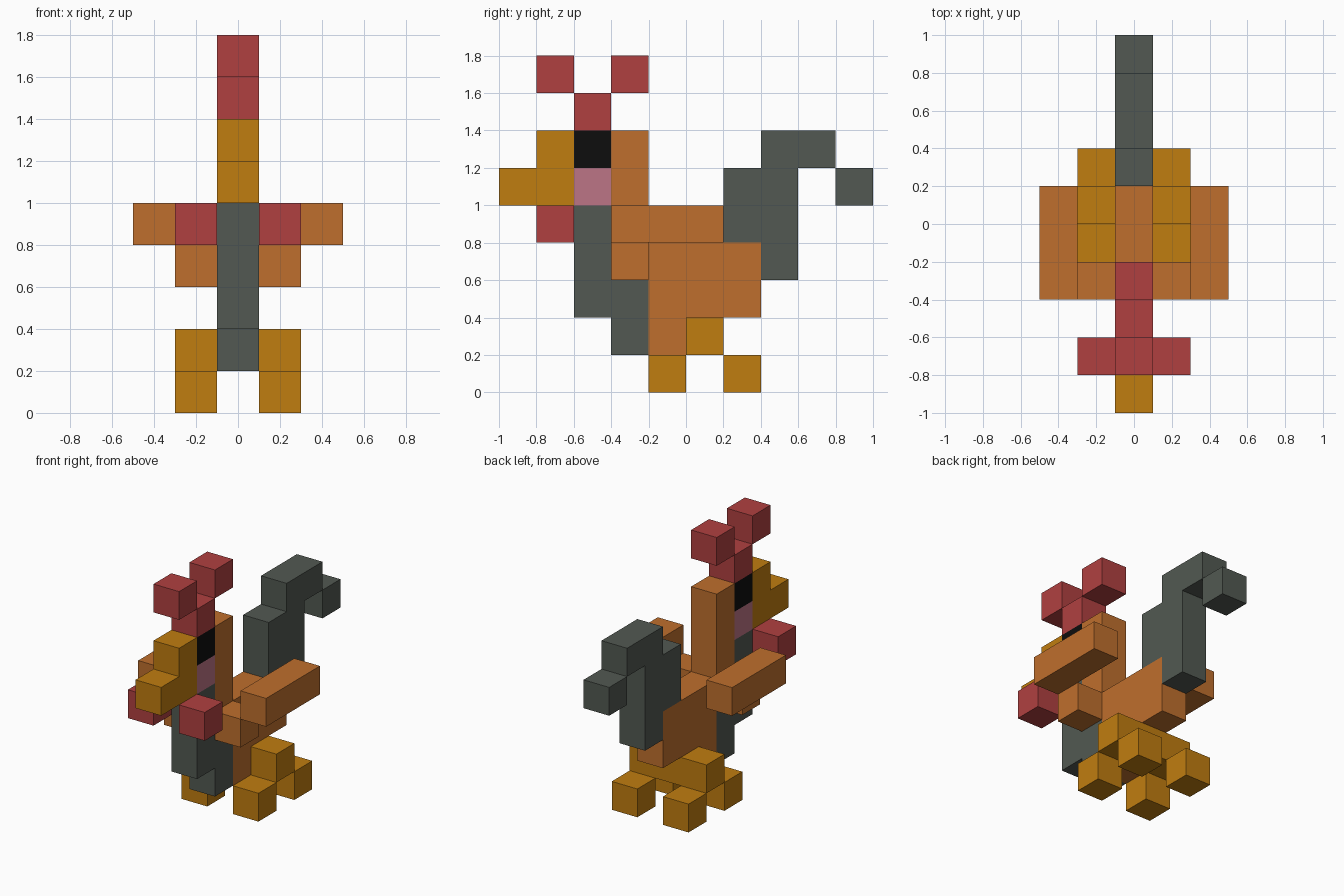
import bpy, bmesh
from mathutils import Vector

cube = bpy.data.objects.get("Cube")
if cube:
    bpy.data.objects.remove(cube, do_unlink=True)

CELL = 0.2


def material(name, rgb):
    """Flat material from 8-bit sRGB values."""
    lin = [(c / 255 / 12.92 if c < 11 else ((c / 255 + 0.055) / 1.055) ** 2.4) for c in rgb]
    m = bpy.data.materials.new(name)
    m.use_nodes = True
    m.diffuse_color = (*lin, 1)
    m.node_tree.nodes["Principled BSDF"].inputs["Base Color"].default_value = (*lin, 1)
    return m


red = material("comb red", (176, 64, 64))
gold = material("beak gold", (192, 125, 16))
orange = material("feather orange", (191, 111, 45))
grey = material("dark feather grey", (82, 89, 82))
pink = material("cheek pink", (188, 117, 134))
black = material("eye black", (13, 13, 13))


def part(name, mat, blocks, side=0):
    """Blocks are (y start, z start, y cells, z cells); side is the x column."""
    bm = bmesh.new()
    for y, z, ny, nz in blocks:
        box = bmesh.ops.create_cube(bm, size=CELL)["verts"]
        bmesh.ops.scale(bm, vec=(1, ny, nz), verts=box)
        centre = Vector((side * CELL, -1 + (y + ny / 2) * CELL, (z + nz / 2) * CELL))
        bmesh.ops.translate(bm, vec=centre, verts=box)
    mesh = bpy.data.meshes.new(name)
    bm.to_mesh(mesh)
    bm.free()
    mesh.materials.append(mat)
    obj = bpy.data.objects.new(name, mesh)
    bpy.context.collection.objects.link(obj)


# Head
part("comb", red, [(1, 8, 1, 1), (2, 7, 1, 1), (3, 8, 1, 1)])
part("beak", gold, [(1, 6, 1, 1), (0, 5, 2, 1)])
part("eyes", black, [(2, 6, 1, 1)])
part("cheeks", pink, [(2, 5, 1, 1)])
part("neck", orange, [(3, 3, 1, 4)])

# Trunk
part("breast", grey, [(2, 2, 1, 3), (3, 1, 1, 2)])
part("body", orange, [(4, 2, 3, 2), (4, 1, 1, 1)])
part("tail", grey, [(6, 4, 1, 2), (7, 3, 1, 4), (8, 6, 1, 1), (9, 5, 1, 1)])
part("hip_bar", gold, [(5, 1, 1, 1)])

# Paired parts
for label, s in (("left", 1), ("right", -1)):
    part(label + "_wattle", red, [(1, 4, 1, 1)], s)
    part(label + "_shoulder", orange, [(3, 3, 1, 1)], s)
    part(label + "_wing", orange, [(3, 4, 3, 1)], 2 * s)
    part(label + "_leg", gold, [(5, 1, 1, 1)], s)
    part(label + "_front_toe", gold, [(4, 0, 1, 1)], s)
    part(label + "_back_toe", gold, [(6, 0, 1, 1)], s)
